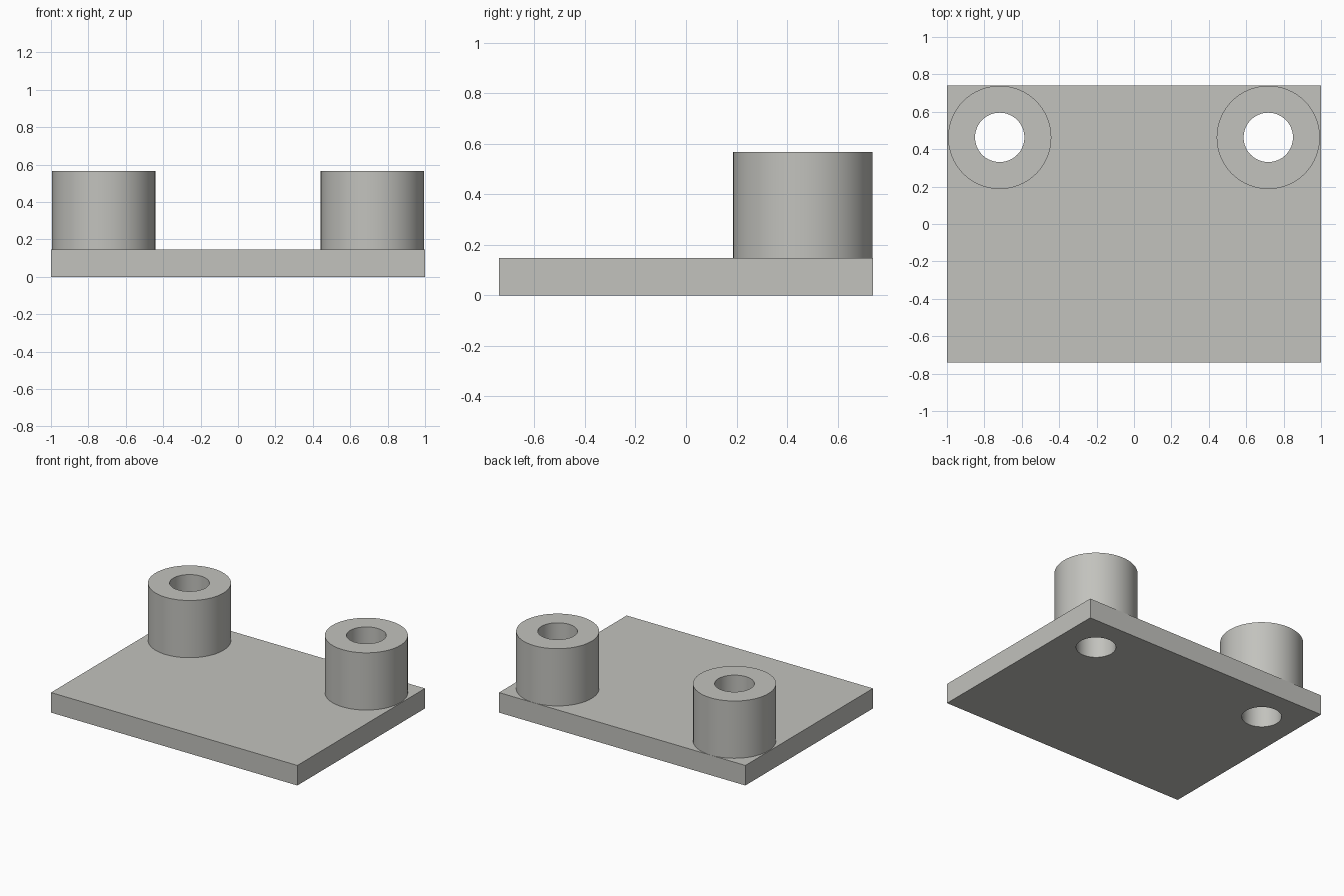
import bpy

cube = bpy.data.objects.get("Cube")
if cube:
    bpy.data.objects.remove(cube, do_unlink=True)

PLATE_X, PLATE_Y, PLATE_T = 2.0, 1.48, 0.147
BOSS_TOP, BOSS_R, BOSS_X, BOSS_Y = 0.567, 0.276, 0.718, 0.463
HOLE_R = 0.132

grey = bpy.data.materials.new("warm grey")
grey.use_nodes = True
colour = (0.54, 0.54, 0.51, 1)
grey.diffuse_color = colour
grey.node_tree.nodes["Principled BSDF"].inputs["Base Color"].default_value = colour


def cylinder(name, radius, x, low, high):
    bpy.ops.mesh.primitive_cylinder_add(
        vertices=64, radius=radius, depth=high - low,
        location=(x, BOSS_Y, (low + high) / 2))
    ob = bpy.context.object
    ob.name = name
    ob.data.materials.append(grey)
    return ob


def combine(target, tool, operation):
    mod = target.modifiers.new(tool.name, "BOOLEAN")
    mod.object = tool
    mod.operation = operation
    mod.solver = "EXACT"
    bpy.context.view_layer.objects.active = target
    bpy.ops.object.modifier_apply(modifier=mod.name)
    bpy.data.objects.remove(tool, do_unlink=True)


# Flat base plate
bpy.ops.mesh.primitive_cube_add(size=1, location=(0, 0, PLATE_T / 2))
plate = bpy.context.object
plate.name = "mounting_plate_with_bosses"
plate.scale = (PLATE_X, PLATE_Y, PLATE_T)
bpy.ops.object.transform_apply(location=False, rotation=False, scale=True)
plate.data.materials.append(grey)

# Two round bosses at the back corners, bored right through the plate
for side, x in (("left", BOSS_X), ("right", -BOSS_X)):
    combine(plate, cylinder(side + "_boss", BOSS_R, x, PLATE_T / 2, BOSS_TOP), "UNION")
    combine(plate, cylinder(side + "_bore", HOLE_R, x, -0.1, BOSS_TOP + 0.1), "DIFFERENCE")

# Smooth round walls, crisp rims
bpy.ops.object.select_all(action="DESELECT")
plate.select_set(True)
bpy.context.view_layer.objects.active = plate
bpy.ops.object.shade_smooth_by_angle(angle=0.6)
